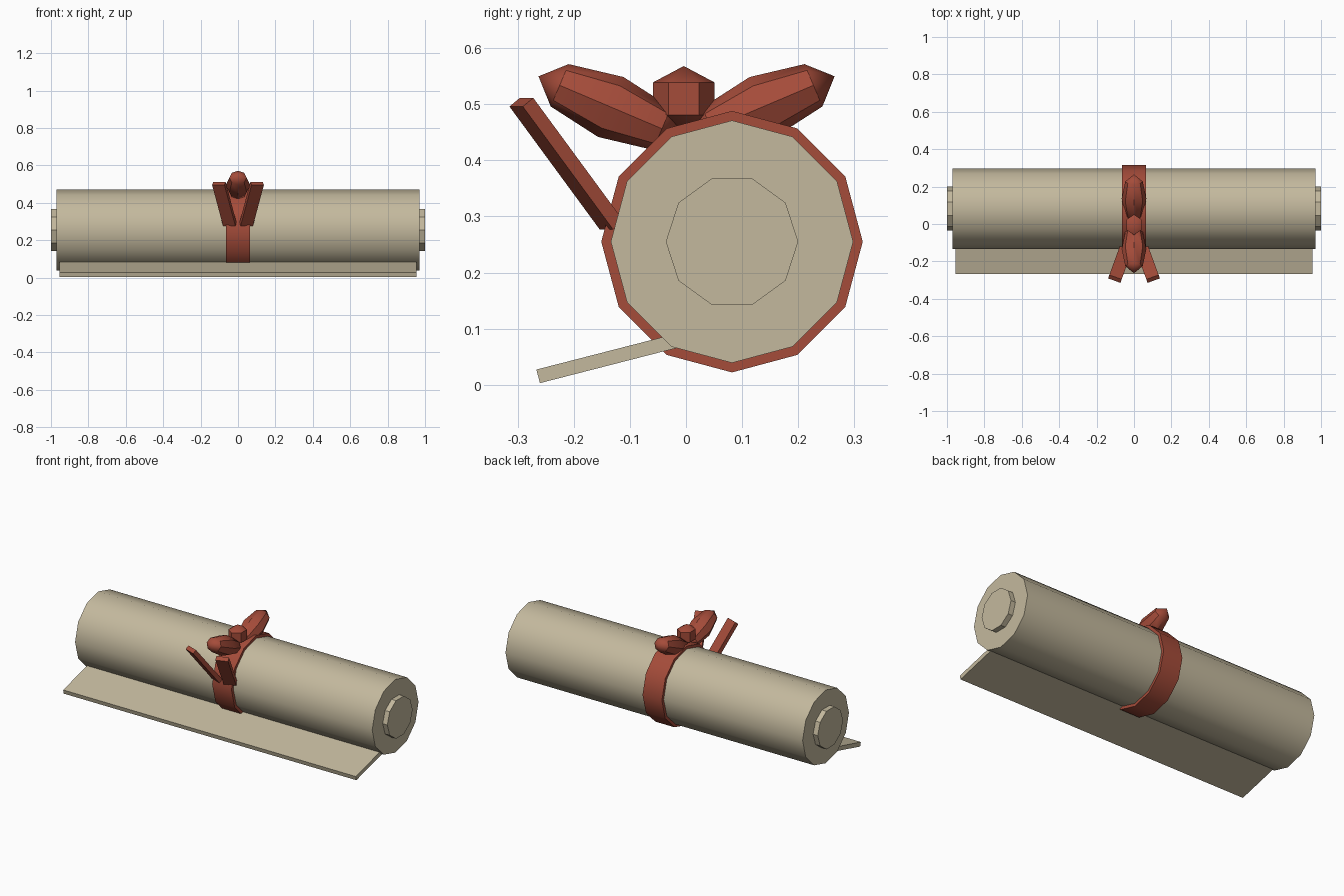
import bpy, bmesh, math
from mathutils import Matrix, Vector

if "Cube" in bpy.data.objects:
    bpy.data.objects.remove(bpy.data.objects["Cube"])


def material(name, rgb):
    m = bpy.data.materials.new(name)
    m.diffuse_color = (*rgb, 1)
    m.use_nodes = True
    m.node_tree.nodes["Principled BSDF"].inputs["Base Color"].default_value = m.diffuse_color
    return m


PARCHMENT = material("parchment", (0.55, 0.485, 0.34))
RIBBON = material("ribbon_red", (0.376, 0.072, 0.042))


def finish(name, bm, matrix, mat, smooth=True):
    bm.transform(matrix)
    bmesh.ops.recalc_face_normals(bm, faces=bm.faces)
    mesh = bpy.data.meshes.new(name)
    bm.to_mesh(mesh)
    bm.free()
    mesh.materials.append(mat)
    ob = bpy.data.objects.new(name, mesh)
    bpy.context.collection.objects.link(ob)
    if smooth:
        bpy.ops.object.select_all(action='DESELECT')
        ob.select_set(True)
        bpy.context.view_layer.objects.active = ob
        bpy.ops.object.shade_smooth_by_angle(angle=math.radians(35))
    return ob


def roll(name, sides, radius, length, mat, smooth=True):
    """Prism along x with a corner pointing to +y, on the scroll axis."""
    bm = bmesh.new()
    ring = []
    for i in range(sides):
        a = 2 * math.pi * i / sides
        ring.append(bm.verts.new((-length / 2, radius * math.cos(a), radius * math.sin(a))))
    face = bm.faces.new(ring)
    ext = bmesh.ops.extrude_face_region(bm, geom=[face], use_keep_orig=True)
    moved = [v for v in ext['geom'] if isinstance(v, bmesh.types.BMVert)]
    bmesh.ops.translate(bm, verts=moved, vec=(length, 0, 0))
    return finish(name, bm, Matrix.Translation((0, 0.082, 0.255)), mat, smooth)


def box(name, size, loc, rot, mat):
    bm = bmesh.new()
    bmesh.ops.create_cube(bm, size=1)
    m = Matrix.Translation(loc) @ rot @ Matrix.Diagonal((*size, 1))
    return finish(name, bm, m, mat, False)


def ball(name, segs, rings, scale, loc, rot, mat):
    bm = bmesh.new()
    bmesh.ops.create_uvsphere(bm, u_segments=segs, v_segments=rings, radius=1)
    m = Matrix.Translation(loc) @ rot @ Matrix.Diagonal((*scale, 1))
    return finish(name, bm, m, mat)


# rolled paper, inner core and ribbon band
roll("scroll_roll", 12, 0.216, 1.94, PARCHMENT)
roll("scroll_core", 10, 0.118, 2.0, PARCHMENT, False)
roll("ribbon_band", 12, 0.233, 0.126, RIBBON)

# loose edge of the paper lying out in front
tilt = math.radians(14.4)
along = Vector((0, math.cos(tilt), math.sin(tilt)))
centre = Vector((0, -0.2635, 0.015)) + along * 0.14
box("loose_paper_edge", (1.91, 0.28, 0.025), centre,
    Matrix.Rotation(tilt, 4, 'X'), PARCHMENT)

# bow: knot, two loops along y
ball("bow_knot", 6, 3, (0.055, 0.063, 0.058), (0, -0.004, 0.51), Matrix(), RIBBON)
for name, s in (("front_bow_loop", -1), ("back_bow_loop", 1)):
    # sphere poles point along the loop
    rot = Matrix.Rotation(s * math.radians(23), 4, 'X') @ Matrix.Rotation(-s * math.pi / 2, 4, 'X')
    ball(name, 8, 4, (0.066, 0.058, 0.14), (0, 0.001 + s * 0.135, 0.495), rot, RIBBON)

# two ribbon tails splayed out to the front
for name, s in (("left_ribbon_tail", -1), ("right_ribbon_tail", 1)):
    rot = Matrix.Rotation(s * math.radians(20), 4, 'Z') @ Matrix.Rotation(math.radians(38), 4, 'X')
    box(name, (0.07, 0.025, 0.278), (s * 0.073, -0.213, 0.394), rot, RIBBON)
